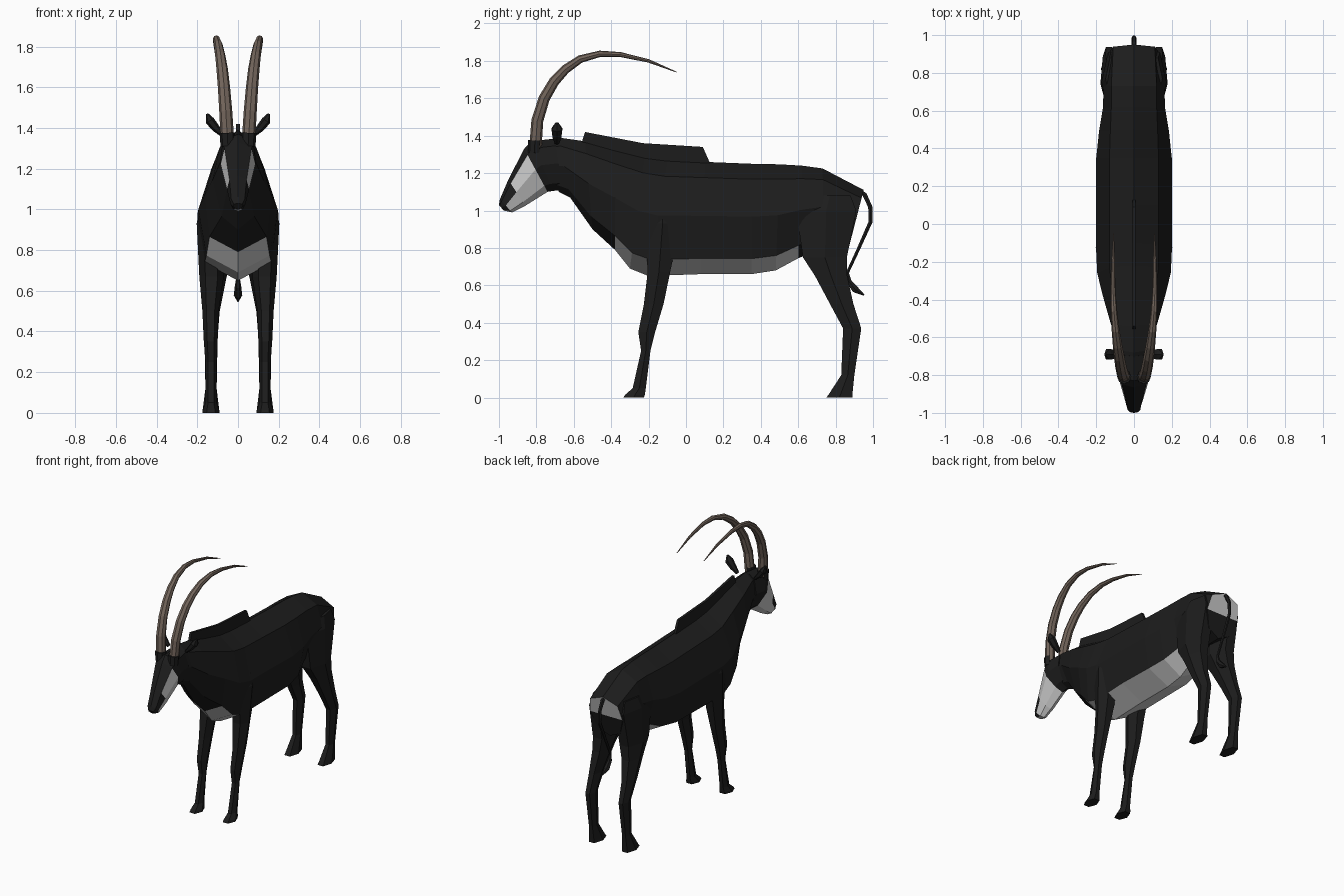
import bpy, bmesh
from math import cos, sin, pi
from mathutils import Vector


def material(name, rgb):
    m = bpy.data.materials.new(name)
    m.diffuse_color = (*rgb, 1)
    return m


BLACK = material("black_coat", (0.012, 0.012, 0.012))
WHITE = material("white_coat", (0.6, 0.6, 0.6))
HORN = material("horn_brown", (0.17, 0.13, 0.105))


def skin(name, rings, mats, pick=lambda i, k: 0, rear=None, mirror=False):
    """Join rings of points into a closed flat-faced mesh."""
    bm = bmesh.new()
    vs = [[bm.verts.new(p) for p in r] for r in rings]
    n = len(vs[0])
    for i in range(len(vs) - 1):
        for j in range(n):
            k = (j + 1) % n
            f = bm.faces.new((vs[i][j], vs[i][k], vs[i + 1][k], vs[i + 1][j]))
            f.material_index = pick(i, min(j, n - 1 - j))
    bm.faces.new(vs[0])
    if rear is None:
        bm.faces.new(vs[-1])
    else:
        e = vs[-1]
        bm.faces.new((e[0], e[1], e[2], e[6], e[7])).material_index = rear
        bm.faces.new((e[2], e[3], e[4], e[5], e[6]))
    bmesh.ops.recalc_face_normals(bm, faces=bm.faces)
    me = bpy.data.meshes.new(name)
    bm.to_mesh(me)
    bm.free()
    for m in mats:
        me.materials.append(m)
    ob = bpy.data.objects.new(name, me)
    bpy.context.collection.objects.link(ob)
    if mirror:
        ob.modifiers.new("mirror", 'MIRROR')
    return ob


def section(yt, zt, yb, zb, wu, ws, wl):
    """Eight-point body section from top point, bottom point and three half widths."""
    def at(x, f):
        return (x, yt + (yb - yt) * f, zt + (zb - zt) * f)
    half = [at(wu, .14), at(ws, .48), at(wl, .86)]
    return [at(0, 0)] + half + [at(0, 1)] + [(-x, y, z) for x, y, z in reversed(half)]


def tube(path, sides=6, flat=1.0):
    """Rings along a path of (x, y, z, radius)."""
    pts = [Vector(p[:3]) for p in path]
    rings = []
    for i, p in enumerate(pts):
        t = (pts[min(i + 1, len(pts) - 1)] - pts[max(i - 1, 0)]).normalized()
        n = t.cross(Vector((1, 0, 0))).normalized()
        b = n.cross(t) * flat
        r = path[i][3]
        rings.append([p + (b * cos(2 * pi * k / sides) + n * sin(2 * pi * k / sides)) * r
                      for k in range(sides)])
    return rings


def leg(name, stations):
    """Six-sided leg from (z, y front, y back, x inner, x outer)."""
    rings = []
    for z, y0, y1, x0, x1 in stations:
        cx, cy, rx, ry = (x0 + x1) / 2, (y0 + y1) / 2, (x1 - x0) / 2, (y1 - y0) / 2
        rings.append([(cx + rx * cos(k * pi / 3), cy + ry * sin(k * pi / 3) / .866, z)
                      for k in range(6)])
    skin(name, rings, [BLACK], mirror=True)


# body and neck, with white belly, chest and rump
skin("body", [section(*s) for s in (
    (-.78, 1.37, -.68, 1.10, .05, .07, .04),
    (-.68, 1.39, -.62, 1.07, .06, .085, .05),
    (-.54, 1.37, -.50, .90, .09, .125, .08),
    (-.38, 1.325, -.38, .79, .11, .165, .14),
    (-.22, 1.285, -.30, .69, .13, .195, .155),
    (-.10, 1.27, -.20, .65, .13, .20, .165),
    (.10, 1.26, .08, .66, .13, .20, .17),
    (.35, 1.25, .35, .66, .13, .20, .165),
    (.50, 1.247, .48, .68, .125, .185, .145),
    (.62, 1.24, .60, .745, .12, .165, .11),
    (.73, 1.225, .74, .80, .12, .16, .10),
    (.95, 1.11, .87, .80, .11, .13, .09))],
    [BLACK, WHITE], lambda i, k: int(k == 3 and 3 <= i <= 8), rear=1)

# head with white cheeks and jaw
skin("head", [section(*s) for s in (
    (-.70, 1.385, -.66, 1.11, .06, .085, .05),
    (-.83, 1.37, -.71, 1.105, .075, .088, .05),
    (-.865, 1.33, -.74, 1.10, .066, .085, .045),
    (-.95, 1.165, -.86, 1.025, .042, .055, .035),
    (-.995, 1.06, -.93, .99, .033, .037, .024),
    (-1.0, 1.03, -.975, 1.0, .02, .025, .015))],
    [BLACK, WHITE],
    lambda i, k: int((i == 2 and k >= 1) or (i == 3 and k >= 2) or (i == 4 and k == 3)))

# horns and their dark bases
skin("horns", tube([
    (.052, -.805, 1.34, .033), (.060, -.795, 1.48, .032), (.069, -.758, 1.60, .030),
    (.078, -.705, 1.69, .028), (.087, -.645, 1.755, .025), (.097, -.565, 1.81, .021),
    (.106, -.46, 1.838, .017), (.111, -.35, 1.834, .013), (.110, -.20, 1.80, .009),
    (.108, -.05, 1.74, .002)], 8), [HORN], mirror=True)
skin("horn_bases", tube([(.05, -.81, 1.31, .036), (.052, -.808, 1.375, .038)], 8),
     [BLACK], mirror=True)

# ears
skin("ears", tube([(.07, -.69, 1.36, .014), (.105, -.69, 1.395, .027),
                   (.138, -.69, 1.435, .033), (.152, -.69, 1.47, .008)], 6, .7),
     [BLACK], mirror=True)

# mane, a thin upright plate
profile = [(-.565, 1.34), (-.54, 1.42), (-.23, 1.36), (.09, 1.34), (.13, 1.25), (-.2, 1.25)]
skin("mane", [[(x, y, z) for y, z in profile] for x in (-.009, .009)], [BLACK])

# legs
leg("front_legs", (
    (1.02, -.19, -.06, .10, .185), (.93, -.22, -.03, .08, .203), (.67, -.205, -.085, .07, .19),
    (.50, -.225, -.12, .095, .175), (.35, -.255, -.165, .10, .168), (.25, -.24, -.19, .105, .16),
    (.05, -.285, -.215, .105, .16), (.015, -.325, -.22, .093, .173), (0, -.335, -.225, .09, .175)))
leg("hind_legs", (
    (1.08, .66, .88, .06, .15), (1.0, .59, .91, .035, .172), (.75, .625, .86, .035, .178),
    (.65, .69, .862, .06, .175), (.50, .77, .895, .09, .17), (.37, .84, .937, .10, .165),
    (.12, .83, .90, .105, .16), (.02, .765, .89, .093, .173), (0, .75, .89, .09, .175)))

# tail with tuft
skin("tail", tube([(0, .93, 1.10, .014), (0, .955, 1.085, .014), (0, .985, 1.02, .013),
                   (0, .987, .94, .012), (0, .92, .79, .010), (0, .862, .665, .009)]), [BLACK])
skin("tail_tuft", tube([(0, .862, .67, .008), (0, .872, .62, .016),
                        (0, .905, .578, .021), (0, .952, .548, .004)]), [BLACK])
